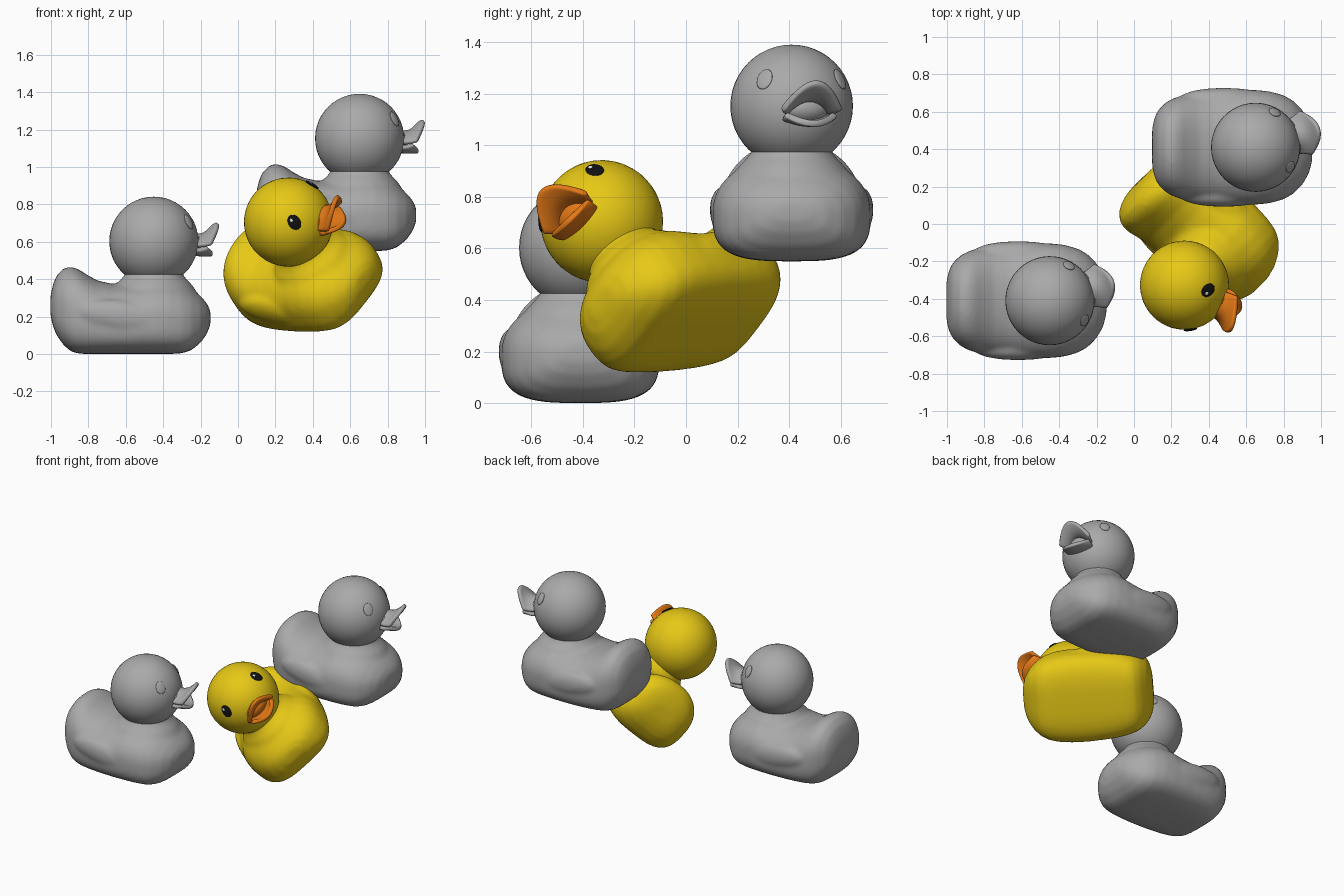
import bpy, bmesh, math
from mathutils import Matrix, Vector

if "Cube" in bpy.data.objects:
    bpy.data.objects.remove(bpy.data.objects["Cube"])


def material(name, rgb):
    m = bpy.data.materials.new(name)
    m.diffuse_color = (*rgb, 1)
    m.use_nodes = True
    m.node_tree.nodes["Principled BSDF"].inputs["Base Color"].default_value = m.diffuse_color
    return m


GREY = material("grey", (0.40, 0.40, 0.40))
YELLOW = material("yellow", (0.80, 0.58, 0.008))
ORANGE = material("orange", (0.78, 0.19, 0.008))
BLACK = material("black", (0.006, 0.006, 0.006))
WHITE = material("white", (0.8, 0.8, 0.8))

YAW = Matrix.Rotation(math.radians(16), 4, 'Z')   # head turned to its left
HEAD = Vector((0, 0, 0.603))
HEAD_R = 0.238


def finish(name, bm, mat, matrix):
    bmesh.ops.recalc_face_normals(bm, faces=bm.faces)
    for f in bm.faces:
        f.smooth = True
    me = bpy.data.meshes.new(name)
    bm.to_mesh(me)
    bm.free()
    me.materials.append(mat)
    ob = bpy.data.objects.new(name, me)
    ob.matrix_world = matrix
    bpy.context.collection.objects.link(ob)
    return ob


def ellipsoid(bm, centre, radii, rot=Matrix.Identity(4), seg=32):
    bmesh.ops.create_uvsphere(bm, u_segments=seg, v_segments=seg // 2, radius=1,
                              matrix=Matrix.Translation(centre) @ rot @ Matrix.Diagonal((*radii, 1)))


def loft(bm, rings):
    loops = [[bm.verts.new(p) for p in r] for r in rings]
    for a, b in zip(loops, loops[1:]):
        for i in range(len(a)):
            j = (i + 1) % len(a)
            bm.faces.new((a[i], a[j], b[j], b[i]))
    bm.faces.new(loops[0])
    bm.faces.new(loops[-1])


def spow(v, e):
    return math.copysign(abs(v) ** e, v)


# body stations: x, bottom z, top z, half width
STATIONS = [
    (-.553, .21, .31, .10), (-.54, .15, .37, .16), (-.52, .10, .42, .20),
    (-.48, .045, .46, .24), (-.44, .012, .467, .262), (-.40, .002, .452, .275),
    (-.36, 0, .425, .284), (-.30, 0, .392, .293), (-.22, 0, .375, .30),
    (-.10, 0, .385, .307), (0, 0, .405, .307), (.08, 0, .40, .298),
    (.15, .003, .378, .278), (.20, .02, .35, .25), (.25, .06, .31, .20),
    (.285, .11, .27, .14), (.303, .16, .23, .07)]


def section(x, zb, zt, w, n=48):
    zm = zb + (zt - zb) * 0.47
    pts = []
    for i in range(n):
        a = math.tau * i / n
        c, s = math.cos(a), math.sin(a)
        e = 2 / 2.2 if s > 0 else 2 / 3.2
        h = zt - zm if s > 0 else zm - zb
        pts.append((x, w * spow(c, e), zm + h * spow(s, e)))
    return pts


def circle(r, z, n=40):
    return [(r * math.cos(math.tau * i / n), r * math.sin(math.tau * i / n), z) for i in range(n)]


def bill(name, centre_z, edge_z, widths, reach, sweep, mat, matrix):
    # curved sheet: three stations (base, middle, tip) bent across the width
    bm = bmesh.new()
    nt, ns = 12, 16

    def mix(v, t):
        return v[0] * (1 - t) * (1 - 2 * t) + v[1] * 4 * t * (1 - t) + v[2] * t * (2 * t - 1)

    grid = []
    for i in range(nt + 1):
        t = i / nt
        row = []
        for j in range(ns + 1):
            s = 2 * j / ns - 1
            zc, ze = mix(centre_z, t), mix(edge_z, t)
            x = 0.19 + (reach - 0.19) * t - sweep * t * s * s
            row.append(bm.verts.new((x, s * mix(widths, t), zc + (ze - zc) * s * s)))
        grid.append(row)
    for a, b in zip(grid, grid[1:]):
        for j in range(ns):
            bm.faces.new((a[j], b[j], b[j + 1], a[j + 1]))
    ob = finish(name, bm, mat, matrix)
    so = ob.modifiers.new("thickness", 'SOLIDIFY')
    so.thickness = 0.026
    so.offset = 0
    ob.modifiers.new("round", 'SUBSURF').levels = 1


def duck(tag, matrix, skin, bill_mat, eye_mat, glint_mat=None):
    # body with upturned tail, wings and flared neck, blended together
    bm = bmesh.new()
    loft(bm, [section(*s) for s in STATIONS])
    loft(bm, [circle(r, z) for r, z in
              ((.23, .33), (.205, .37), (.175, .40), (.155, .425), (.15, .45), (.16, .50))])
    for side in (-1, 1):
        ellipsoid(bm, (-.17, side * .268, .20), (.23, .05, .085),
                  Matrix.Rotation(math.radians(8), 4, 'Y'))
    body = finish(tag + "_body", bm, skin, matrix)
    rm = body.modifiers.new("blend", 'REMESH')
    rm.mode = 'VOXEL'
    rm.voxel_size = 0.013
    rm.use_smooth_shade = True
    sm = body.modifiers.new("soften", 'SMOOTH')
    sm.factor = 0.5
    sm.iterations = 10

    # head
    face = matrix @ YAW
    bm = bmesh.new()
    ellipsoid(bm, HEAD, (HEAD_R,) * 3, seg=48)
    finish(tag + "_head", bm, skin, face)

    # open bill
    bill(tag + "_upper_bill", (.655, .635, .70), (.575, .575, .585),
         (.085, .10, .122), .355, .07, bill_mat, face)
    bill(tag + "_lower_bill", (.54, .535, .535), (.565, .56, .575),
         (.085, .10, .10), .325, .06, bill_mat, face)
    bm = bmesh.new()
    ellipsoid(bm, (.195, 0, .595), (.065, .095, .06))
    finish(tag + "_mouth", bm, bill_mat, face)

    # eyes
    for side, word in ((1, "left"), (-1, "right")):
        d = Vector((.145, side * .147, .10)).normalized()
        rot = d.to_track_quat('Z', 'Y').to_matrix().to_4x4()
        bm = bmesh.new()
        ellipsoid(bm, HEAD + d * HEAD_R, (.033, .043, .009), rot)
        finish(tag + "_eye_" + word, bm, eye_mat, face)
        if glint_mat:
            bm = bmesh.new()
            spot = HEAD + d * (HEAD_R + .006) + rot.to_3x3() @ Vector((-.008, .018, 0))
            ellipsoid(bm, spot, (.009, .011, .004), rot, 16)
            finish(tag + "_glint_" + word, bm, glint_mat, face)


# two upright grey ducks
duck("low_duck", Matrix.Translation((-.45, -.41, 0)), GREY, GREY, GREY)
duck("high_duck", Matrix.Translation((.65, .41, .55)), GREY, GREY, GREY)

# tilted yellow duck between them
fwd = Vector((.718, -.696, -.035)).normalized()
up = Vector((-.453, -.505, .74))
up = (up - fwd * up.dot(fwd)).normalized()
left = up.cross(fwd)
turn = Matrix((fwd, left, up)).transposed()
place = Vector((.27, -.327, .705)) - turn @ HEAD
duck("tilted_duck", Matrix.Translation(place) @ turn.to_4x4(), YELLOW, ORANGE, BLACK, WHITE)
